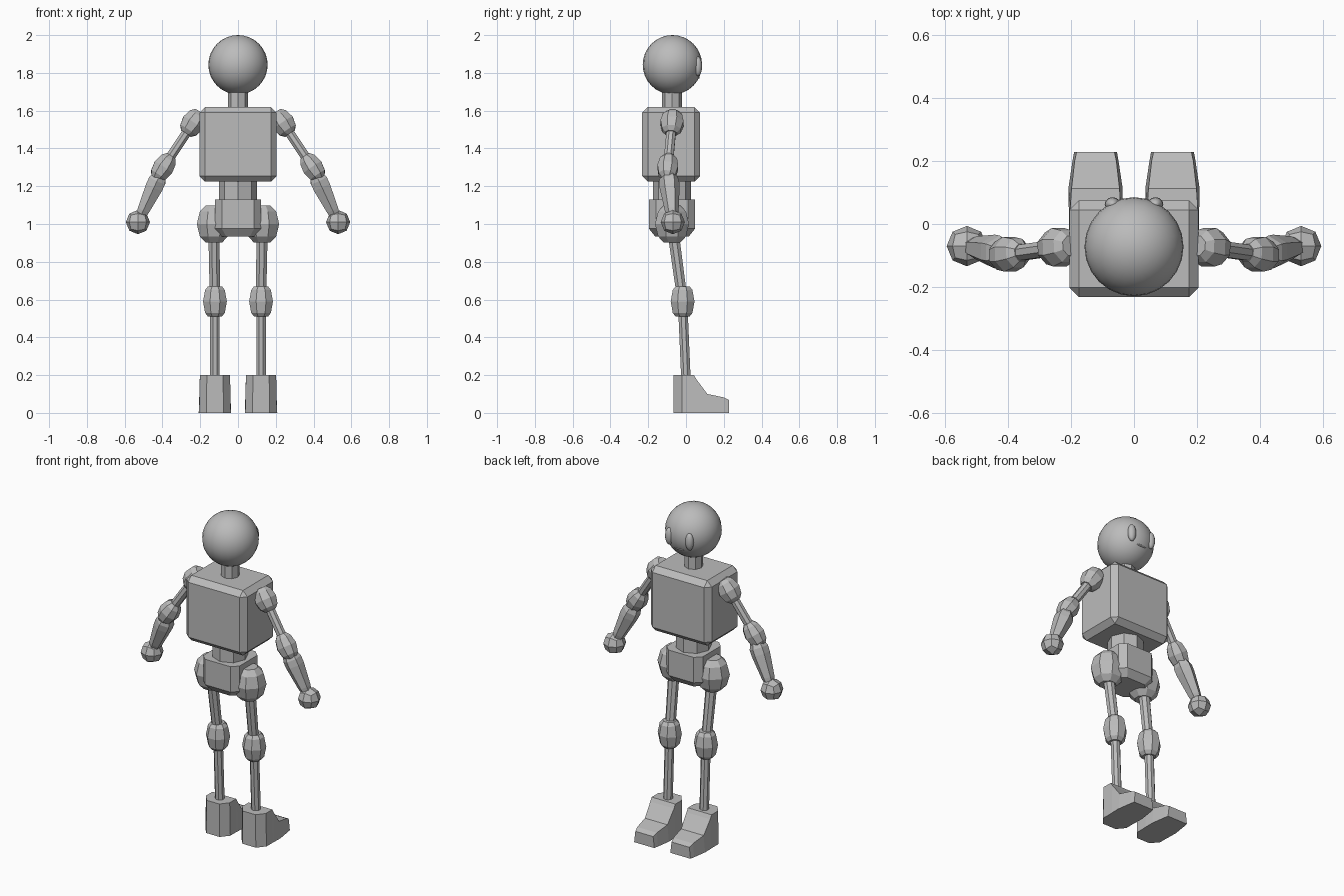
import bpy, bmesh, math
from mathutils import Vector

if "Cube" in bpy.data.objects:
    bpy.data.objects.remove(bpy.data.objects["Cube"])

grey = bpy.data.materials.new("grey")
grey.diffuse_color = (0.5, 0.5, 0.5, 1)
grey.use_nodes = True
grey.node_tree.nodes["Principled BSDF"].inputs["Base Color"].default_value = grey.diffuse_color
CY = -0.074  # depth of the body axis


def finish(bm, name, smooth=False):
    bmesh.ops.recalc_face_normals(bm, faces=bm.faces[:])
    for f in bm.faces:
        f.smooth = smooth
    me = bpy.data.meshes.new(name)
    bm.to_mesh(me)
    bm.free()
    me.materials.append(grey)
    ob = bpy.data.objects.new(name, me)
    bpy.context.collection.objects.link(ob)
    return ob


def skin(rings, name):
    """Join closed rings of points into a capped solid."""
    bm = bmesh.new()
    vs = [[bm.verts.new(p) for p in r] for r in rings]
    n = len(vs[0])
    for a, b in zip(vs, vs[1:]):
        for i in range(n):
            j = (i + 1) % n
            bm.faces.new((a[i], a[j], b[j], b[i]))
    bm.faces.new(vs[0])
    bm.faces.new(vs[-1])
    return finish(bm, name)


def limb(name, start, end, profile, sides=8, turn=0.5):
    """Faceted round part; profile holds (fraction along axis, radius)."""
    a, b = Vector(start), Vector(end)
    d = (b - a).normalized()
    u = Vector((0, 1, 0)).cross(d).normalized()
    v = d.cross(u)
    rings = []
    for t, r in profile:
        c = a.lerp(b, t)
        ang = [2 * math.pi * (i + turn) / sides for i in range(sides)]
        k = r / math.cos(math.pi / sides) if turn else r
        rings.append([c + k * (math.cos(q) * u + math.sin(q) * v) for q in ang])
    return skin(rings, name)


def joint(name, centre, axis, r, half):
    """Faceted ball stretched along an axis."""
    c, d = Vector(centre), Vector(axis).normalized() * half
    limb(name, c - d, c + d, [(0, r * .5), (.16, r * .82), (.5, r), (.84, r * .82), (1, r * .5)])


def ball(name, centre, radius, smooth, seg=24, rings=16):
    bm = bmesh.new()
    bmesh.ops.create_uvsphere(bm, u_segments=seg, v_segments=rings, radius=1)
    for v in bm.verts:
        v.co = Vector([v.co[i] * radius[i] + centre[i] for i in range(3)])
    return finish(bm, name, smooth)


def box(name, lo, hi, bevel):
    bm = bmesh.new()
    bmesh.ops.create_cube(bm, size=1)
    for v in bm.verts:
        v.co = Vector([lo[i] + (v.co[i] + .5) * (hi[i] - lo[i]) for i in range(3)])
    bmesh.ops.bevel(bm, geom=bm.edges[:], offset=bevel, segments=1, affect='EDGES')
    return finish(bm, name)


# Head, neck, torso and waist
ball("head", (0, -0.072, 1.843), (.157, .157, .157), True)
limb("neck", (0, CY, 1.60), (0, CY, 1.72), [(0, .052), (1, .052)], turn=0)
box("torso", (-.205, -.232, 1.224), (.205, .075, 1.62), .031)
limb("waist", (0, CY, 1.08), (0, CY, 1.24), [(0, .1), (1, .1)], turn=0)

# Pelvis: chamfered square column, tapered below
rings = []
for z, h in ((.935, .09), (.975, .122), (1.13, .122)):
    c = h * .7
    rings.append([(x, y + CY, z) for x, y in
                  ((h, -c), (h, c), (c, h), (-c, h), (-h, c), (-h, -c), (-c, -h), (c, -h))])
skin(rings, "pelvis")

for s, side in ((-1, "left"), (1, "right")):
    # Eye
    ball(side + "_eye", (s * .068, .063, 1.835), (.025, .022, .052), True, 12, 8)

    # Arm
    shoulder = Vector((s * .238, CY, 1.535))
    elbow = Vector((s * .395, -.096, 1.30))
    hand = Vector((s * .53, -.07, 1.01))
    joint(side + "_shoulder", shoulder, elbow - shoulder, .061, .068)
    limb(side + "_upper_arm", shoulder, elbow, [(0, .025), (1, .025)])
    joint(side + "_elbow", elbow, elbow - shoulder, .055, .072)
    limb(side + "_forearm", elbow, hand,
         [(.1, .03), (.24, .046), (.36, .046), (.78, .032), (.9, .024)], sides=6)
    bm = bmesh.new()
    bmesh.ops.create_cube(bm, size=2)
    bmesh.ops.subdivide_edges(bm, edges=bm.edges[:], cuts=1, use_grid_fill=True)
    for v in bm.verts:
        v.co = hand + v.co.normalized() * .064
    finish(bm, side + "_hand")

    # Leg
    x = s * .122
    hip = Vector((s * .128, CY, 1.0))
    knee = Vector((x, -.018, .59))
    ankle = Vector((x, 0, .17))
    joint(side + "_hip", hip, (0, 0, 1), .09, .097)
    limb(side + "_thigh", hip, knee, [(0, .03), (1, .027)])
    limb(side + "_knee", knee + Vector((0, 0, .08)), knee - Vector((0, 0, .08)),
         [(0, .037), (.12, .052), (.5, .063), (.88, .052), (1, .037)])
    limb(side + "_shin", knee, ankle, [(0, .025), (1, .025)])

    # Foot: sections from heel to toe (depth, half width below, above, height)
    rings = [[(x - b, y, 0), (x + b, y, 0), (x + t, y, h), (x - t, y, h)] for y, b, t, h in
             ((-.067, .045, .043, .2), (-.02, .084, .08, .2), (.042, .084, .08, .2),
              (.055, .085, .08, .178), (.113, .086, .076, .1), (.2, .073, .066, .082),
              (.228, .068, .06, .068))]
    skin(rings, side + "_foot")

# Mouth: shallow strip just proud of the face
ball("mouth", (0, .061, 1.775), (.035, .012, .006), True, 10, 6)
